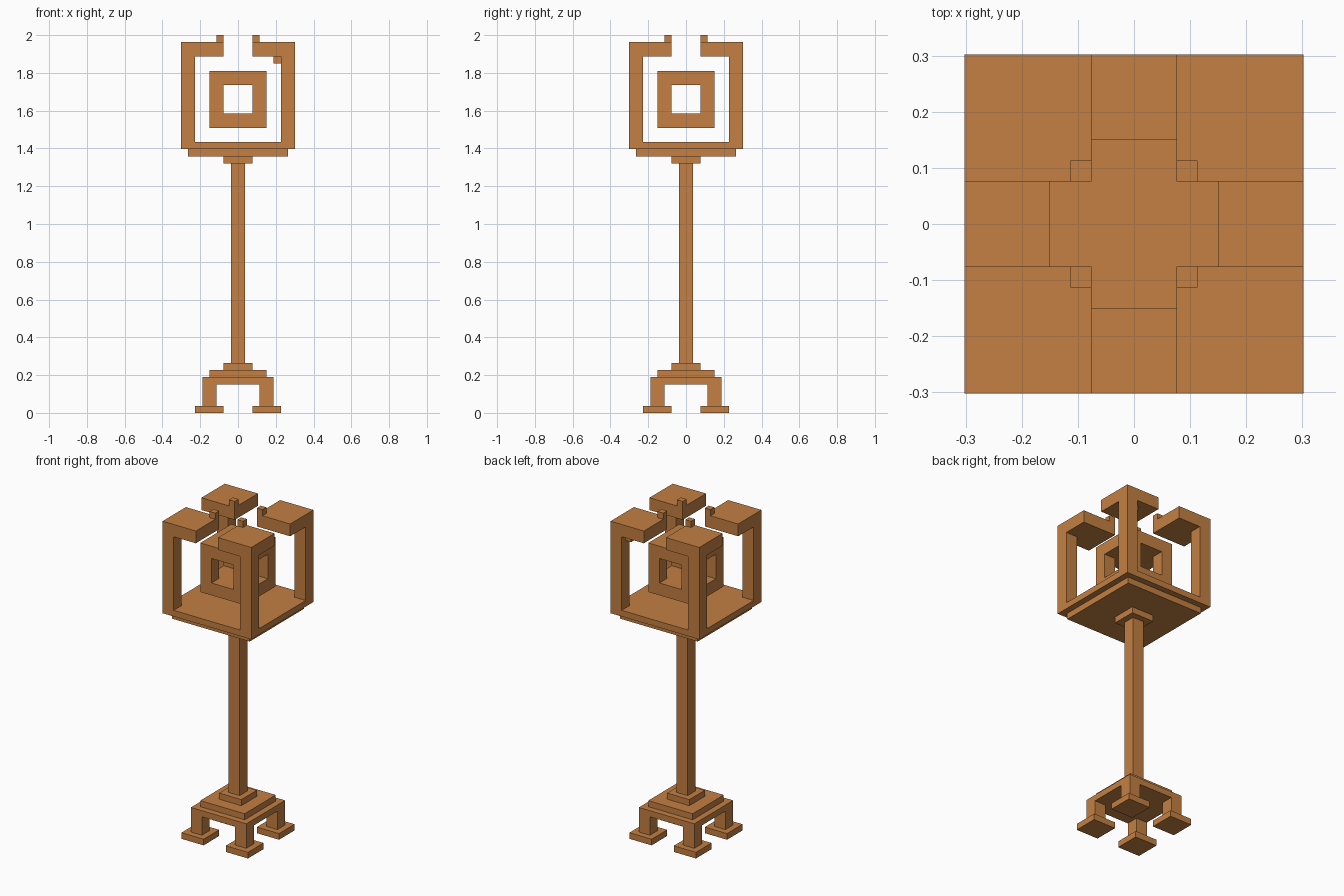
import bpy

if "Cube" in bpy.data.objects:
    bpy.data.objects.remove(bpy.data.objects["Cube"])

U = 2 / 53  # the whole model sits on a regular grid of this size

wood = bpy.data.materials.new("warm brown")
wood.diffuse_color = (0.55, 0.215, 0.055, 1)
wood.use_nodes = True
wood.node_tree.nodes["Principled BSDF"].inputs["Base Color"].default_value = wood.diffuse_color


def box(name, x, y, z):
    """Box from (min, max) ranges given in grid units."""
    r = (x, y, z)
    bpy.ops.mesh.primitive_cube_add(size=1, location=[(a + b) / 2 * U for a, b in r])
    ob = bpy.context.object
    ob.name = name
    ob.scale = [(b - a) * U for a, b in r]
    bpy.ops.object.transform_apply(location=False, rotation=False, scale=True)
    ob.data.materials.append(wood)
    return ob


def slab(name, half, z0, z1):
    return box(name, (-half, half), (-half, half), (z0, z1))


def corners(name, lo, hi, z0, z1):
    """Four matching square blocks, one in each corner."""
    for sx, tx in ((-1, "left"), (1, "right")):
        for sy, ty in ((-1, "front"), (1, "back")):
            box(f"{ty}_{tx}_{name}", sorted((sx * lo, sx * hi)),
                sorted((sy * lo, sy * hi)), (z0, z1))


# four-legged stepped base
corners("foot", 2, 6, 0, 1)
corners("leg", 3, 5, 1, 4)
slab("base_plate", 5, 4, 5)
slab("base_step", 4, 5, 6)
slab("pole_socket", 2, 6, 7)

# pole and lantern floor
slab("pole", 1, 7, 35)
slab("pole_collar", 2, 35, 36)
slab("floor_step", 7, 36, 37)
slab("lantern_floor", 8, 37, 38)

# corner pillars with overhanging caps and small knobs
corners("pillar", 6, 8, 38, 50)
corners("cap", 2, 8, 50, 52)
corners("knob", 2, 3, 52, 53)
box("pillar_stub", (5, 6), (6, 7), (49, 50))

# floating inner cube with square openings through all four sides
slab("core_bottom", 4, 40, 42)
corners("core_post", 2, 4, 42, 46)
slab("core_top", 4, 46, 48)
